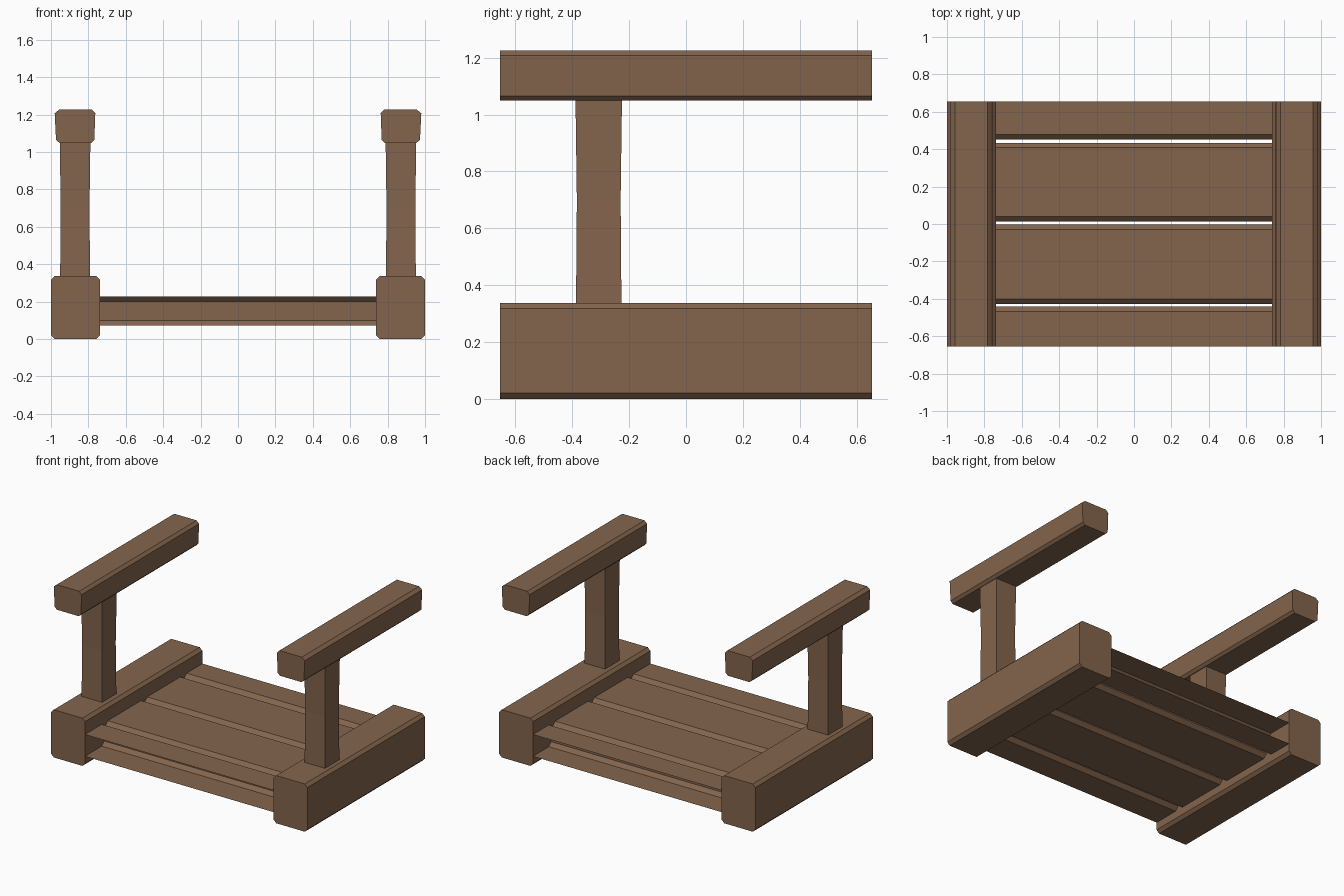
import bpy, bmesh

if "Cube" in bpy.data.objects:
    bpy.data.objects.remove(bpy.data.objects["Cube"])

wood = bpy.data.materials.new("brown wood")
wood.diffuse_color = (0.23, 0.13, 0.074, 1)
wood.use_nodes = True
wood.node_tree.nodes["Principled BSDF"].inputs["Base Color"].default_value = wood.diffuse_color


def finish(name, bm, recalc=True):
    if recalc:
        bmesh.ops.recalc_face_normals(bm, faces=bm.faces)
    me = bpy.data.meshes.new(name)
    bm.to_mesh(me)
    bm.free()
    me.materials.append(wood)
    ob = bpy.data.objects.new(name, me)
    bpy.context.collection.objects.link(ob)
    return ob


def loft(name, rings, closed=True):
    """Skin matching rings of points; closed rings also get end caps."""
    bm = bmesh.new()
    vs = [[bm.verts.new(p) for p in r] for r in rings]
    n = len(vs[0])
    for a, b in zip(vs, vs[1:]):
        for i in range(n if closed else n - 1):
            j = (i + 1) % n
            bm.faces.new((a[i], a[j], b[j], b[i]))
    if closed:
        bm.faces.new(vs[0])
        bm.faces.new(vs[-1])
    return finish(name, bm)


def chamfered(a0, a1, z0, z1, c):
    return [(a0, z0 + c), (a0, z1 - c), (a0 + c, z1), (a1 - c, z1),
            (a1, z1 - c), (a1, z0 + c), (a1 - c, z0), (a0 + c, z0)]


L = 0.655
beam = chamfered(0.737, 1.0, 0, 0.337, 0.02)
# armrest is slightly wider at its top
arm = [(0.768, 1.066), (0.763, 1.207), (0.782, 1.226), (0.957, 1.226),
       (0.98, 1.207), (0.973, 1.066), (0.955, 1.049), (0.785, 1.049)]

for side, s in (("left", -1), ("right", 1)):
    # base beam and armrest run front to back
    for name, prof in (("base_beam", beam), ("armrest", arm)):
        loft(f"{side}_{name}", [[(s * x, y, z) for x, z in prof] for y in (-L, L)])
    # post with a slight waist
    cx, cy = s * 0.871, -0.307
    loft(f"{side}_post", [[(cx + dx * h, cy + dy * h, z)
                           for dx, dy in ((-1, -1), (1, -1), (1, 1), (-1, 1))]
                          for z, h in ((0.32, 0.080), (0.7, 0.077), (1.07, 0.082))])

# two full floor planks
X = 0.765
Z0, Z1, C = 0.073, 0.227, 0.026
for name, y0, y1 in (("front", -0.427, -0.003), ("rear", 0.013, 0.434)):
    prof = chamfered(y0, y1, Z0, Z1, C)
    loft(f"{name}_middle_plank", [[(x, y, z) for y, z in prof] for x in (-X, X)])

# outer planks are cut open along the outside edge
for name, inner, s in (("front", 0.441, -1), ("rear", 0.452, 1)):
    prof = [(L, Z1), (inner + C, Z1), (inner, Z1 - C),
            (inner, Z0 + C), (inner + C, Z0), (L, Z0)]
    loft(f"{name}_edge_plank", [[(x, s * y, z) for y, z in prof] for x in (-X, X)],
         closed=False)
